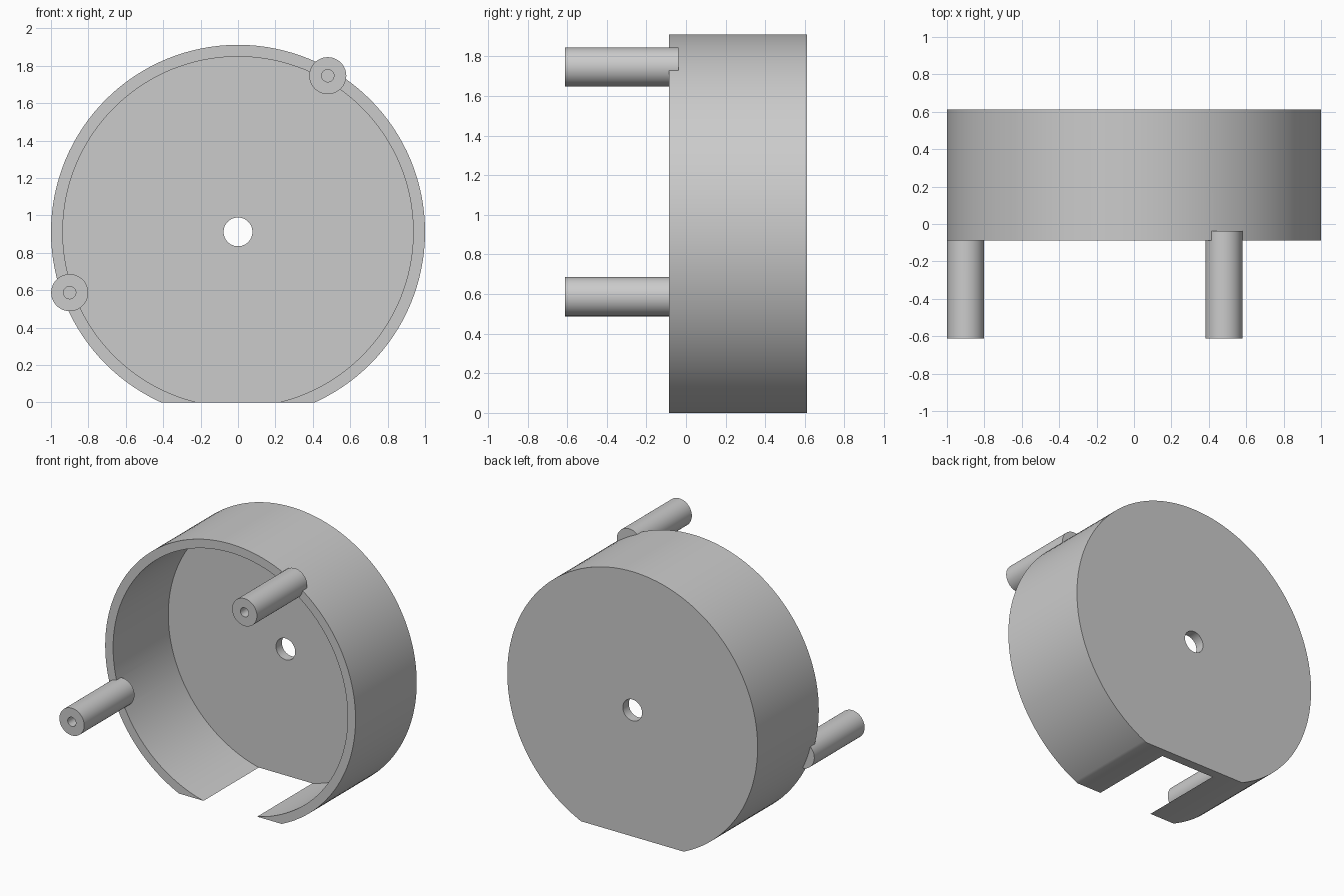
import bpy, math

if "Cube" in bpy.data.objects:
    bpy.data.objects.remove(bpy.data.objects["Cube"])

CZ = 0.912                       # height of the round housing's axis
FRONT, BACK = -0.087, 0.611      # depth range of the housing
PLATE = 0.068                    # back plate thickness
PEGS = [(0.48, 1.747), (-0.9, 0.587)]

grey = bpy.data.materials.new("grey plastic")
grey.diffuse_color = (0.6, 0.6, 0.6, 1)
grey.use_nodes = True
grey.node_tree.nodes["Principled BSDF"].inputs["Base Color"].default_value = grey.diffuse_color


def rod(name, x, z, radius, y0, y1, sides):
    """Cylinder lying along y."""
    bpy.ops.mesh.primitive_cylinder_add(
        vertices=sides, radius=radius, depth=y1 - y0,
        location=(x, (y0 + y1) / 2, z), rotation=(math.pi / 2, 0, 0))
    ob = bpy.context.object
    ob.name = name
    ob.data.materials.append(grey)
    return ob


def combine(target, tool, operation):
    """Apply a boolean and remove the tool object."""
    bpy.context.view_layer.objects.active = target
    mod = target.modifiers.new(operation, 'BOOLEAN')
    mod.operation, mod.solver, mod.object = operation, 'EXACT', tool
    bpy.ops.object.modifier_apply(modifier=mod.name)
    bpy.data.objects.remove(tool, do_unlink=True)


# round housing, hollowed from the front
housing = rod("round_housing", 0, CZ, 1.0, FRONT, BACK, 128)
combine(housing, rod("cavity", 0, CZ, 0.937, FRONT - 0.2, BACK - PLATE, 128), 'DIFFERENCE')

# centre hole through the back plate
combine(housing, rod("centre_hole", 0, CZ, 0.077, 0.3, 0.9, 48), 'DIFFERENCE')

# flat base, which also opens the wall at the bottom
bpy.ops.mesh.primitive_cube_add(size=3, location=(0, 0, -1.5))
combine(housing, bpy.context.object, 'DIFFERENCE')

# mounting pegs with blind screw holes, set into the rim
for x, z in PEGS:
    combine(housing, rod("mounting_peg", x, z, 0.099, -0.611, -0.037, 48), 'UNION')
    combine(housing, rod("screw_hole", x, z, 0.033, -0.8, -0.1, 32), 'DIFFERENCE')

# smooth the curved walls, keep the edges sharp
bpy.ops.object.select_all(action='DESELECT')
housing.select_set(True)
bpy.context.view_layer.objects.active = housing
bpy.ops.object.transform_apply(location=True, rotation=True, scale=True)
bpy.ops.object.shade_smooth_by_angle(angle=math.radians(30))
